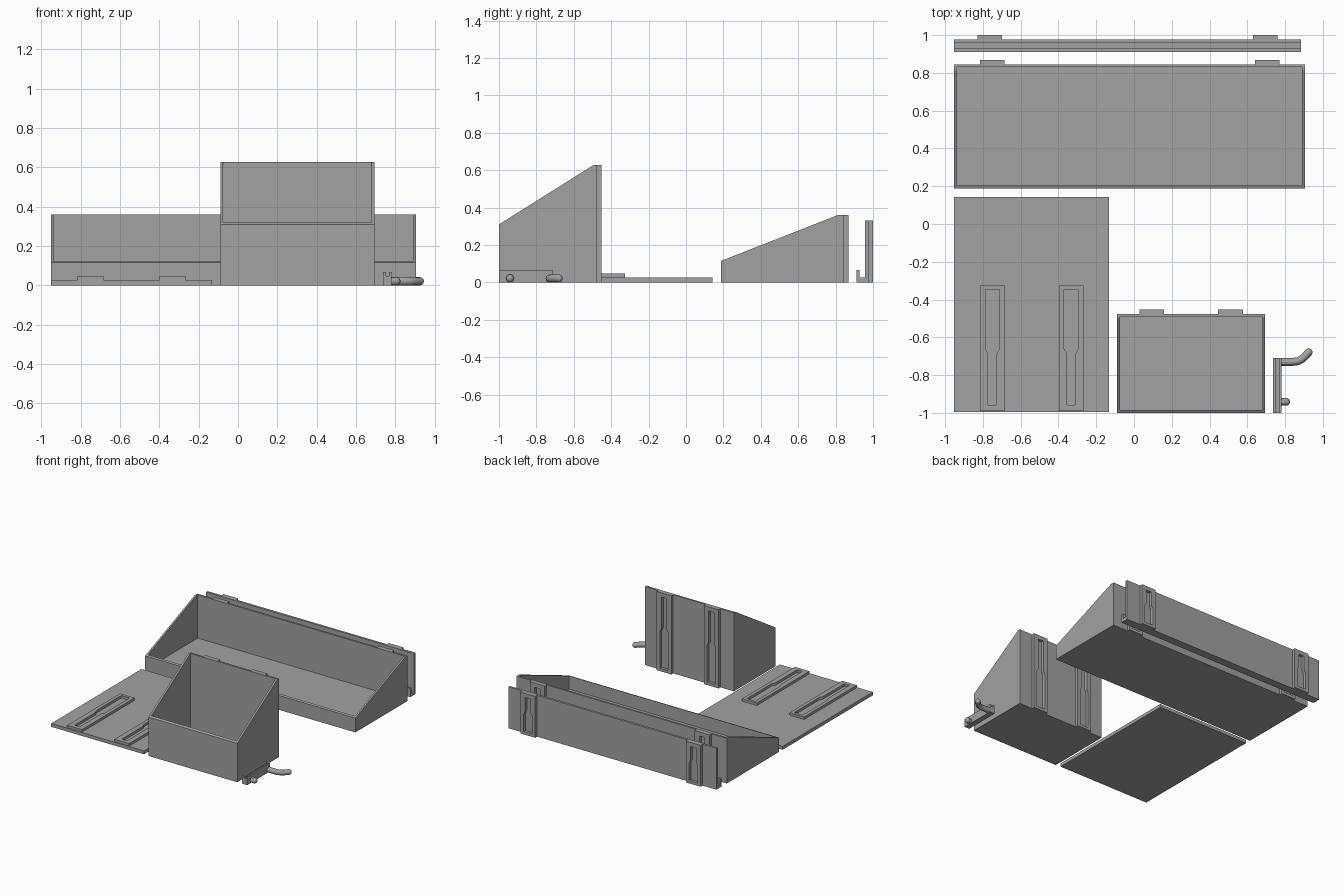
import bpy, bmesh
from mathutils import Vector

if "Cube" in bpy.data.objects:
    bpy.data.objects.remove(bpy.data.objects["Cube"])

grey = bpy.data.materials.new("grey plastic")
grey.diffuse_color = (0.36, 0.36, 0.36, 1)
grey.use_nodes = True
grey.node_tree.nodes["Principled BSDF"].inputs["Base Color"].default_value = grey.diffuse_color


def prism(name, pts, axis, a, b):
    """Extrude a 2D outline along an axis: X uses (y,z), Y uses (x,z), Z uses (x,y)."""
    place = {"X": lambda p, t: (t, p[0], p[1]),
             "Y": lambda p, t: (p[0], t, p[1]),
             "Z": lambda p, t: (p[0], p[1], t)}[axis]
    bm = bmesh.new()
    lo = [bm.verts.new(place(p, a)) for p in pts]
    hi = [bm.verts.new(place(p, b)) for p in pts]
    bm.faces.new(lo)
    bm.faces.new(hi)
    for i in range(len(pts)):
        j = (i + 1) % len(pts)
        bm.faces.new((lo[i], lo[j], hi[j], hi[i]))
    bmesh.ops.recalc_face_normals(bm, faces=bm.faces)
    me = bpy.data.meshes.new(name)
    bm.to_mesh(me)
    bm.free()
    me.materials.append(grey)
    ob = bpy.data.objects.new(name, me)
    bpy.context.collection.objects.link(ob)
    return ob


def rect(u0, u1, v0, v1):
    return [(u0, v0), (u1, v0), (u1, v1), (u0, v1)]


def cut(ob, cutter):
    mod = ob.modifiers.new("cut", "BOOLEAN")
    mod.operation, mod.solver, mod.object = "DIFFERENCE", "EXACT", cutter
    bpy.ops.object.select_all(action="DESELECT")
    bpy.context.view_layer.objects.active = ob
    ob.select_set(True)
    bpy.ops.object.modifier_apply(modifier=mod.name)
    bpy.data.objects.remove(cutter)


def bracket(name, cx, v0, v1, axis, a, b, wide_end):
    """Mounting rail with a keyhole slot; wide_end is -1 for low v, +1 for high v."""
    rail = prism(name, rect(cx - .065, cx + .065, v0, v1), axis, a, b)
    w, n = .037, .023
    if wide_end < 0:
        lo, hi = v0 + .022, v1 - .033
    else:
        lo, hi = v1 - .022, v0 + .033
    mid = lo + (hi - lo) * .515
    step = mid + (.025 if hi > lo else -.025)
    slot = [(cx - w, lo), (cx + w, lo), (cx + w, mid), (cx + n, step),
            (cx + n, hi), (cx - n, hi), (cx - n, step), (cx - w, mid)]
    cut(rail, prism("slot_cutter", slot, axis, a - .01, b + .01))


def bin_box(name, x0, x1, y0, y1, flat, front_h, back_h):
    """Open bin with sloping sides and a tall back wall."""
    t = .015
    side = [(y0, 0), (y1, 0), (y1, back_h), (flat, back_h), (y0, front_h)]
    body = prism(name, side, "X", x0, x1)
    cut(body, prism("cavity_cutter", rect(x0 + t, x1 - t, y0 + t, y1 - t), "Z", t, 1))


def tube(name, path, r):
    """Round bar along a path with a domed far end."""
    cu = bpy.data.curves.new(name, "CURVE")
    cu.dimensions, cu.bevel_depth, cu.bevel_resolution, cu.use_fill_caps = "3D", r, 4, True
    sp = cu.splines.new("POLY")
    sp.points.add(len(path) - 1)
    for p, co in zip(sp.points, path):
        p.co = (*co, 1)
    cu.materials.append(grey)
    ob = bpy.data.objects.new(name, cu)
    bpy.context.collection.objects.link(ob)
    bpy.ops.object.select_all(action="DESELECT")
    bpy.context.view_layer.objects.active = ob
    ob.select_set(True)
    bpy.ops.object.convert(target="MESH")
    bpy.ops.object.shade_smooth_by_angle()
    bpy.ops.mesh.primitive_uv_sphere_add(segments=16, ring_count=10, radius=r,
                                         location=Vector(path[-1]))
    dome = bpy.context.object
    dome.name = name + "_end"
    dome.data.materials.append(grey)
    bpy.ops.object.shade_smooth_by_angle()


# Long bin with two rails on its back
bin_box("long_bin", -.952, .905, .188, .845, .813, .115, .36)
for i, cx in enumerate((-.75, .706)):
    bracket(f"long_bin_rail_{i}", cx, 0, .36, "Y", .845, .868, -1)

# Short tall bin with two rails on its back
bin_box("tall_bin", -.09, .694, -1, -.476, -.495, .31, .627)
for i, cx in enumerate((.095, .511)):
    bracket(f"tall_bin_rail_{i}", cx, 0, .627, "Y", -.476, -.453, -1)

# Flat panel lying down, rails facing up
prism("flat_panel", rect(-.952, -.132, -.995, .142), "Z", 0, .027)
for i, cx in enumerate((-.75, -.333)):
    bracket(f"flat_panel_rail_{i}", cx, -.99, -.325, "Z", .027, .047, 1)

# Narrow ledge with a front lip
ledge = [(.911, 0), (.976, 0), (.976, .33), (.958, .33), (.958, .027),
         (.928, .027), (.928, .067), (.911, .067)]
prism("ledge", ledge, "X", -.952, .884)
for i, cx in enumerate((-.764, .696)):
    bracket(f"ledge_rail_{i}", cx, 0, .33, "Y", .976, 1.0, -1)

# Hook: grooved slider, curved arm and a short peg
slider = [(.737, 0), (.781, 0), (.781, .067), (.769, .067), (.769, .048),
          (.753, .048), (.753, .067), (.737, .067)]
prism("hook_slider", slider, "Y", -1, -.71)
tube("hook_arm", [(.775, -.73, .021), (.84, -.73, .021), (.865, -.727, .021),
                  (.885, -.718, .021), (.903, -.703, .021), (.924, -.68, .021)], .021)
tube("hook_peg", [(.775, -.941, .021), (.805, -.941, .021)], .021)
